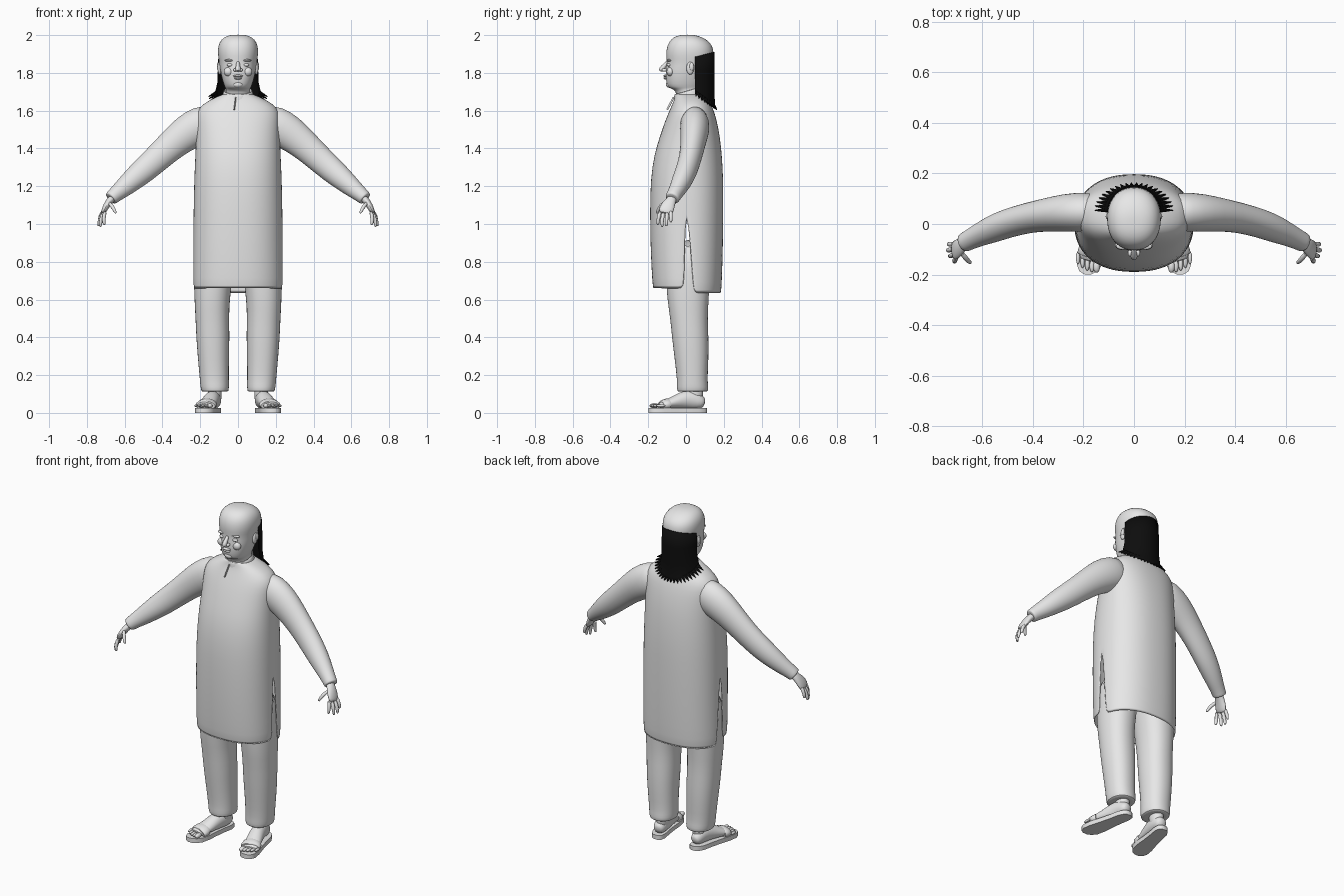
import bpy, bmesh, math
from mathutils import Vector


def material(name, c):
    m = bpy.data.materials.new(name)
    m.diffuse_color = (c, c, c, 1)
    return m


GREY = material("light grey", 0.8)
BLACK = material("black", 0.004)


def finish(name, bm, mat=GREY, subsurf=0, thick=0, mirror=False, angle=60):
    bmesh.ops.recalc_face_normals(bm, faces=bm.faces)
    me = bpy.data.meshes.new(name)
    bm.to_mesh(me)
    bm.free()
    ob = bpy.data.objects.new(name, me)
    bpy.context.collection.objects.link(ob)
    me.materials.append(mat)
    bpy.ops.object.select_all(action='DESELECT')
    ob.select_set(True)
    bpy.context.view_layer.objects.active = ob
    bpy.ops.object.shade_smooth_by_angle(angle=math.radians(angle))
    if mirror:
        ob.modifiers.new("mirror", 'MIRROR').use_mirror_merge = False
    if thick:
        s = ob.modifiers.new("thickness", 'SOLIDIFY')
        s.thickness, s.offset = thick, -1
    if subsurf:
        s = ob.modifiers.new("smooth", 'SUBSURF')
        s.levels = s.render_levels = subsurf
    return ob


def skin(bm, rings, closed=True, caps=True):
    """Bridge successive point rings with quads."""
    vs = [[bm.verts.new(p) for p in r] for r in rings]
    n = len(vs[0])
    for a, b in zip(vs, vs[1:]):
        for i in range(n if closed else n - 1):
            j = (i + 1) % n
            bm.faces.new((a[i], a[j], b[j], b[i]))
    if closed and caps:
        bm.faces.new(vs[0])
        bm.faces.new(vs[-1])


def oval(row, angles, p=2.2):
    """Horizontal superellipse; row = z, centre x, half width, front y, back y."""
    z, cx, rx, yf, yb = row
    f = lambda v: math.copysign(abs(v) ** (2 / p), v) if abs(v) > 1e-6 else 0
    return [Vector((cx + rx * f(math.cos(a)), (yf + yb) / 2 + (yb - yf) / 2 * f(math.sin(a)), z))
            for a in angles]


def turn(n):
    return [2 * math.pi * i / n for i in range(n)]


def tube(bm, pts, hint, n=16):
    """Elliptical tube; pts = x, y, z, radius along hint, radius across it."""
    c = [Vector(p[:3]) for p in pts]
    rings = []
    for i, p in enumerate(pts):
        t = (c[min(i + 1, len(c) - 1)] - c[max(i - 1, 0)]).normalized()
        h = Vector(hint)
        u = (h - t * h.dot(t)).normalized()
        v = t.cross(u)
        rings.append([c[i] + u * p[3] * math.cos(a) + v * p[4] * math.sin(a) for a in turn(n)])
    skin(bm, rings)


def blob(bm, loc, size):
    """Ellipsoid."""
    made = bmesh.ops.create_uvsphere(bm, u_segments=16, v_segments=10, radius=1)['verts']
    for v in made:
        v.co = Vector(loc) + Vector([a * b for a, b in zip(v.co, size)])


# Tunic: front and back panels, joined above the side slits
rows = [(0.63, 0.238, -0.176, 0.187), (0.75, 0.238, -0.183, 0.192), (0.9, 0.237, -0.189, 0.196),
        (1.07, 0.236, -0.191, 0.198), (1.24, 0.232, -0.188, 0.198), (1.37, 0.226, -0.168, 0.19),
        (1.46, 0.222, -0.14, 0.18), (1.54, 0.222, -0.113, 0.165), (1.60, 0.22, -0.088, 0.148),
        (1.64, 0.18, -0.07, 0.13), (1.668, 0.125, -0.06, 0.11), (1.69, 0.075, -0.058, 0.085)]
bm = bmesh.new()
for start, g0, lift in ((math.pi, 0.06, 0.025), (0, 0.15, 0)):
    panel = []
    for z, rx, yf, yb in rows:
        k = max(0, (1.07 - z) / 0.44)
        g = g0 * k
        arc = [start + g + (math.pi - 2 * g) * i / 20 for i in range(21)]
        panel.append(oval((z + lift * k, 0, rx, yf, yb), arc, 2.3))
    skin(bm, panel, closed=False)
bmesh.ops.remove_doubles(bm, verts=bm.verts, dist=0.0005)
finish("tunic", bm, subsurf=1, thick=0.007)

# Standing collar, lower at the front
bm = bmesh.new()
collar = [oval(r, turn(28), 2) for r in
          ((1.655, 0, 0.09, -0.068, 0.095), (1.68, 0, 0.081, -0.064, 0.09), (1.705, 0, 0.077, -0.062, 0.086))]
for ring in collar:
    for p in ring:
        p.z += 0.28 * p.y
skin(bm, collar, caps=False)
finish("collar", bm, subsurf=1, thick=0.008)

# Neck opening flap
bm = bmesh.new()
tube(bm, [(-0.012, -0.066, 1.67, 0.003, 0.005), (-0.016, -0.084, 1.635, 0.003, 0.005),
          (-0.02, -0.1, 1.605, 0.003, 0.005)], (1, 0, 0), 8)
finish("neck_flap", bm)

# Sleeves
bm = bmesh.new()
tube(bm, [(0.12, 0.045, 1.545, 0.07, 0.09), (0.2, 0.047, 1.525, 0.08, 0.103), (0.27, 0.045, 1.484, 0.076, 0.096),
          (0.34, 0.037, 1.429, 0.067, 0.083), (0.42, 0.025, 1.355, 0.06, 0.074), (0.5, 0.003, 1.283, 0.058, 0.069),
          (0.56, -0.02, 1.232, 0.055, 0.06), (0.61, -0.042, 1.188, 0.046, 0.05),
          (0.65, -0.062, 1.156, 0.04, 0.041), (0.672, -0.073, 1.136, 0.039, 0.038),
          (0.674, -0.074, 1.134, 0.036, 0.035)], (0, 1, 0), 20)
finish("sleeve", bm, subsurf=1, mirror=True)

# Hands: palm, four fingers and thumb
bm = bmesh.new()
tube(bm, [(0.65, -0.064, 1.15, 0.024, 0.022), (0.678, -0.08, 1.125, 0.028, 0.02), (0.698, -0.097, 1.095, 0.04, 0.018),
          (0.711, -0.107, 1.067, 0.04, 0.014), (0.716, -0.11, 1.055, 0.03, 0.009)], (0, 1, 0), 12)
for base, mid, tip in (((0.702, -0.135, 1.07), (0.713, -0.147, 1.03), (0.708, -0.149, 0.998)),
                       ((0.709, -0.118, 1.066), (0.728, -0.128, 1.02), (0.728, -0.126, 0.988)),
                       ((0.712, -0.098, 1.066), (0.734, -0.104, 1.023), (0.738, -0.104, 0.992)),
                       ((0.712, -0.08, 1.072), (0.731, -0.08, 1.04), (0.735, -0.08, 1.012)),
                       ((0.685, -0.11, 1.115), (0.662, -0.142, 1.09), (0.648, -0.153, 1.06))):
    end = Vector(tip) + (Vector(tip) - Vector(mid)) * 0.12
    tube(bm, [(*base, 0.0105, 0.011), (*mid, 0.0105, 0.0105), (*tip, 0.008, 0.008), (*end, 0.003, 0.003)],
         (0.3, 1, 0), 10)
finish("hand", bm, subsurf=1, mirror=True)

# Trouser legs
bm = bmesh.new()
skin(bm, [oval(r, turn(24)) for r in
          ((0.112, 0.122, 0.064, -0.04, 0.11), (0.114, 0.122, 0.072, -0.046, 0.116), (0.135, 0.123, 0.076, -0.05, 0.12),
           (0.17, 0.125, 0.077, -0.047, 0.113), (0.28, 0.13, 0.082, -0.06, 0.12), (0.4, 0.133, 0.089, -0.075, 0.12),
           (0.5, 0.136, 0.089, -0.084, 0.115), (0.6, 0.138, 0.094, -0.1, 0.12), (0.75, 0.128, 0.105, -0.11, 0.13),
           (0.92, 0.112, 0.112, -0.11, 0.13))])
finish("trouser_leg", bm, subsurf=1, mirror=True)

# Feet with ankle and toes
bm = bmesh.new()
tube(bm, [(0.122, 0.1, 0.05, 0.022, 0.022), (0.124, 0.08, 0.056, 0.036, 0.036), (0.128, 0.04, 0.07, 0.04, 0.052),
          (0.138, -0.01, 0.07, 0.042, 0.05), (0.153, -0.06, 0.056, 0.046, 0.035),
          (0.17, -0.115, 0.043, 0.049, 0.022), (0.177, -0.15, 0.036, 0.044, 0.013)], (1, 0, 0))
tube(bm, [(0.123, 0.045, 0.05, 0.037, 0.045), (0.122, 0.045, 0.1, 0.036, 0.045),
          (0.122, 0.045, 0.16, 0.04, 0.05)], (1, 0, 0))
for i in range(5):
    r = 0.0145 if i == 0 else 0.0105 - 0.0006 * i
    blob(bm, (0.148 + 0.0185 * i, -0.168 + 0.0035 * i * i * 0.6, 0.038), (r, 0.026, r * 0.95))
finish("foot", bm, subsurf=1, mirror=True)

# Sandal soles from a half-width profile along the foot
side = [(0.112, 0.015), (0.1, 0.031), (0.07, 0.041), (0.01, 0.042), (-0.05, 0.046), (-0.11, 0.053),
        (-0.16, 0.051), (-0.187, 0.036), (-0.199, 0.014)]
mid = lambda y: 0.126 + 0.19 * max(0, 0.1 - y)
loop = [(mid(y) + w, y) for y, w in side] + [(mid(y) - w, y) for y, w in reversed(side)]
bm = bmesh.new()
skin(bm, [[(x, y, z) for x, y in loop] for z in (0, 0.026)])
finish("sandal_sole", bm, mirror=True, angle=45)

# Sandal strap across the toes
bm = bmesh.new()
tube(bm, [(0.162, -0.09, 0.044, 0.05, 0.03), (0.164, -0.098, 0.044, 0.054, 0.033),
          (0.17, -0.125, 0.04, 0.056, 0.028), (0.172, -0.131, 0.039, 0.053, 0.024)], (1, 0, 0), 20)
for v in bm.verts:
    v.co.z = max(v.co.z, 0.016)
finish("sandal_strap", bm, mirror=True)

# Head and neck
bm = bmesh.new()
skin(bm, [oval((z, 0, w, f, b), turn(24)) for z, w, f, b in
          ((1.62, 0.07, -0.045, 0.085), (1.69, 0.066, -0.05, 0.08), (1.712, 0.064, -0.062, 0.082),
           (1.72, 0.067, -0.094, 0.086), (1.738, 0.076, -0.103, 0.094), (1.78, 0.088, -0.109, 0.11),
           (1.82, 0.096, -0.108, 0.128), (1.855, 0.1, -0.101, 0.142), (1.89, 0.107, -0.107, 0.147),
           (1.93, 0.108, -0.104, 0.146), (1.963, 0.099, -0.092, 0.128), (1.988, 0.077, -0.068, 0.09),
           (2.0, 0.045, -0.035, 0.05), (2.002, 0.015, -0.005, 0.02))])
finish("head", bm, subsurf=1)

# Nose, lips and chin
bm = bmesh.new()
tube(bm, [(0, -0.097, 1.862, 0.009, 0.006), (0, -0.112, 1.84, 0.011, 0.012), (0, -0.131, 1.82, 0.015, 0.015),
          (0, -0.131, 1.807, 0.012, 0.012)], (1, 0, 0), 12)
for s in (-1, 1):
    blob(bm, (s * 0.015, -0.115, 1.815), (0.01, 0.014, 0.009))
blob(bm, (0, -0.109, 1.784), (0.027, 0.012, 0.007))
blob(bm, (0, -0.107, 1.772), (0.023, 0.012, 0.007))
blob(bm, (0, -0.089, 1.738), (0.028, 0.018, 0.017))
finish("nose_and_mouth", bm, subsurf=1)

# Closed eyelids, brows and cheeks
bm = bmesh.new()
blob(bm, (0.042, -0.089, 1.842), (0.018, 0.012, 0.009))
blob(bm, (0.045, -0.088, 1.866), (0.027, 0.014, 0.007))
blob(bm, (0.05, -0.083, 1.806), (0.026, 0.02, 0.024))
finish("eyelid_and_brow", bm, subsurf=1, mirror=True)

# Ears
bm = bmesh.new()
blob(bm, (0.097, 0.022, 1.825), (0.011, 0.02, 0.034))
blob(bm, (0.105, 0.03, 1.833), (0.007, 0.012, 0.022))
finish("ear", bm, mirror=True)

# Long back hair with a jagged, flared hem
N = 44
hair = []
for z, rx, ry, drop in ((1.885, 0.104, 0.103, -0.025), (1.82, 0.107, 0.105, 0.01), (1.755, 0.108, 0.104, 0.055),
                        (1.71, 0.118, 0.106, 0.075)):
    hair.append([(rx * math.cos(a), 0.047 + ry * math.sin(a), z - drop * math.sin(a))
                 for a in (math.pi * i / N for i in range(N + 1))])
tips = []
for i in range(N + 1):
    a, out = math.pi * i / N, i % 2
    rx = 0.122 + 0.036 * out
    tips.append((rx * math.cos(a), 0.047 + (0.107 + 0.012 * out) * math.sin(a),
                 1.70 - 0.018 * out - 0.077 * math.sin(a)))
bm = bmesh.new()
skin(bm, hair + [tips], closed=False)
finish("back_hair", bm, BLACK, thick=0.006, angle=35)
